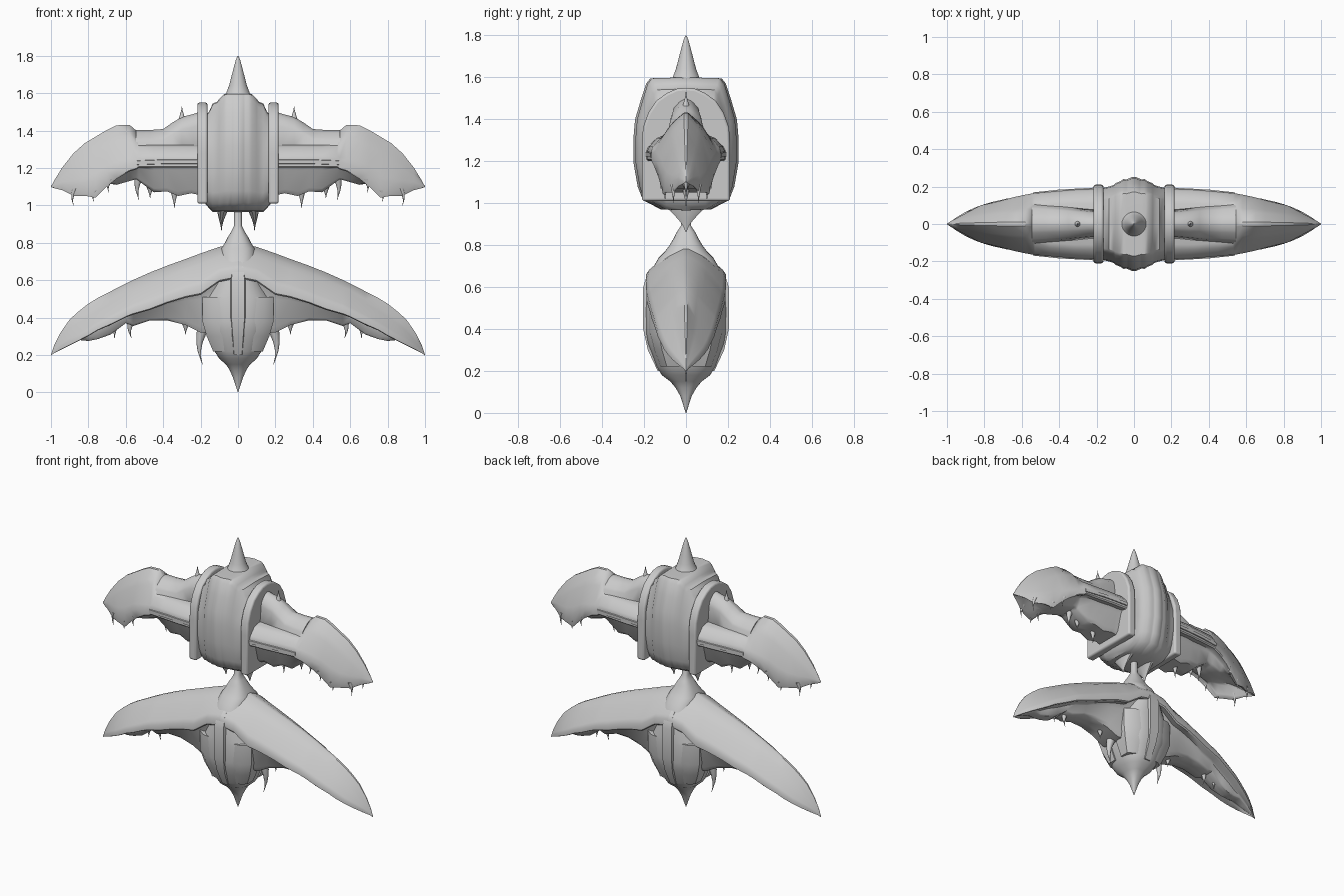
import bpy, bmesh, math
from mathutils import Vector


def finish(name, bm, mirror=(False, False), angle=42, bevel=0):
    bmesh.ops.remove_doubles(bm, verts=bm.verts, dist=0.0004)
    bmesh.ops.recalc_face_normals(bm, faces=bm.faces)
    me = bpy.data.meshes.new(name)
    bm.to_mesh(me)
    bm.free()
    ob = bpy.data.objects.new(name, me)
    bpy.context.collection.objects.link(ob)
    me.shade_smooth()
    me.set_sharp_from_angle(angle=math.radians(angle))
    if bevel:
        b = ob.modifiers.new("bevel", 'BEVEL')
        b.width, b.segments = bevel, 3
    if any(mirror):
        m = ob.modifiers.new("mirror", 'MIRROR')
        m.use_axis = (mirror[0], mirror[1], False)
        m.use_clip = False
        m.use_mirror_merge = False
    return ob


def loft(name, rings, **kw):
    bm = bmesh.new()
    vs = [[bm.verts.new(p) for p in r] for r in rings]
    n = len(rings[0])
    for a, b in zip(vs, vs[1:]):
        for i in range(n):
            j = (i + 1) % n
            bm.faces.new((a[i], a[j], b[j], b[i]))
    bm.faces.new(vs[0])
    bm.faces.new(vs[-1])
    return finish(name, bm, **kw)


def both_sides(half):
    # closes a half outline running from the top ridge to the underside
    return half + [(-y, z) for y, z in reversed(half) if y > 1e-6]


def soften(pts):
    # one corner-cutting pass on a closed outline
    out = []
    for i, (y, z) in enumerate(pts):
        u, v = pts[(i + 1) % len(pts)]
        out += [(y * .85 + u * .15, z * .85 + v * .15), (y * .15 + u * .85, z * .15 + v * .85)]
    return out


def wing(name, stations):
    # x, ridge z, shoulder y/z, edge y/z, lower edge z, inset y, underside z
    rings = []
    for x, zt, ys, zs, ye, ze, zl, yi, zb in stations:
        half = [(0, zt), (ys, zs), (ye, ze), (ye, zl), (yi, zl + .01), (yi * .7, zb), (0, zb)]
        rings.append([(x, y, z) for y, z in soften(both_sides(half))])
    return loft(name, rings, mirror=(True, False))


def spike(name, base, tip, r, bend=0.0, mirror=(True, False), deep=1):
    # tapering thorn with a concave flank and a slight sideways curve
    a, b = Vector(base), Vector(tip)
    rings = []
    for t in (0, .15, .35, .6, .8, 1):
        c = a.lerp(b, t) + Vector((bend * math.sin(math.pi * t), 0, 0))
        w = max(r * (1 - t) ** 1.3, .0012)
        rings.append([(c.x + w * math.cos(k * math.pi / 5), c.y + deep * w * math.sin(k * math.pi / 5), c.z)
                      for k in range(10)])
    return loft(name, rings, mirror=mirror)


def tower(name, rows, power=1.0):
    # rows of z, half width, half depth
    rings = []
    for z, hx, hy in rows:
        ring = []
        for k in range(40):
            c, s = math.cos(k * math.pi / 20), math.sin(k * math.pi / 20)
            ring.append((hx * math.copysign(abs(c) ** power, c), hy * math.copysign(abs(s) ** power, s), z))
        rings.append(ring)
    return loft(name, rings)


# upper barrel: ribbed hull lofted sideways
rings = []
for x, k, zt, zb in [(-.18, .76, 1.48, 1.02), (-.155, .78, 1.5, .99), (-.135, .8, 1.545, .97), (-.11, .83, 1.555, .97),
                     (-.1, .87, 1.57, .97), (-.075, .91, 1.595, .97), (-.055, .96, 1.6, .97), (-.04, .95, 1.6, .97),
                     (-.03, .97, 1.6, .97), (-.012, 1, 1.6, .97), (0, 1, 1.6, .97)]:
    h = zt - zb
    half = [(0, zt), (.17 * k, zt - .005), (.19 * k, zt - .03), (.215 * k, zb + .83 * h), (.243 * k, zb + .68 * h),
            (.25 * k, zb + .55 * h), (.25 * k, zb + .35 * h), (.23 * k, zb + .17 * h), (.205 * k, zb + .07 * h),
            (.12 * k, zb), (0, zb - .005)]
    rings.append([(x, y, z) for y, z in both_sides(half)])
rings += [[(-x, y, z) for x, y, z in r] for r in reversed(rings[:-1])]
loft("upper_barrel", rings)

# collars clamping the barrel
outline = both_sides([(0, 1.55), (.045, 1.545), (.09, 1.525), (.14, 1.49), (.18, 1.43), (.205, 1.36), (.21, 1.28),
                      (.21, 1.01), (0, 1.01)])
loft("collar", [[(x, y, z) for y, z in outline] for x in (.163, .217)], mirror=(True, False), bevel=.012)

# crown spike and under-lip of the barrel
tower("crown_spike", [(1.57, .085, .085), (1.6, .063, .063), (1.64, .048, .048), (1.69, .035, .035),
                      (1.74, .022, .022), (1.78, .011, .011), (1.8, .002, .002)])

# upper wings: beam near the body, hollow roof further out
wing("upper_wing", [
    (.18, 1.33, .13, 1.32, .19, 1.26, 1.2, .14, 1.05),
    (.25, 1.33, .13, 1.32, .185, 1.26, 1.2, .13, 1.065),
    (.32, 1.33, .13, 1.32, .183, 1.26, 1.2, .13, 1.05),
    (.38, 1.33, .125, 1.32, .178, 1.26, 1.2, .12, 1.075),
    (.45, 1.33, .12, 1.32, .172, 1.26, 1.2, .12, 1.07),
    (.53, 1.33, .115, 1.32, .165, 1.26, 1.2, .11, 1.13),
    (.545, 1.41, .09, 1.35, .163, 1.24, 1.19, .11, 1.14),
    (.58, 1.44, .07, 1.38, .157, 1.23, 1.18, .11, 1.13),
    (.65, 1.44, .07, 1.36, .142, 1.21, 1.14, .105, 1.11),
    (.7, 1.415, .065, 1.34, .128, 1.19, 1.1, .1, 1.12),
    (.76, 1.38, .06, 1.3, .113, 1.15, 1.04, .09, 1.13),
    (.82, 1.345, .05, 1.26, .1, 1.13, 1.05, .075, 1.14),
    (.88, 1.29, .04, 1.21, .068, 1.12, 1.05, .05, 1.13),
    (.94, 1.21, .025, 1.16, .036, 1.12, 1.08, .025, 1.11),
    (.98, 1.14, .01, 1.12, .015, 1.11, 1.09, .01, 1.1),
    (1.0, 1.1, .001, 1.1, .002, 1.099, 1.098, .001, 1.097)])

# raised deck on the inner upper wing
rings = []
for x, zt, w in [(.18, 1.51, .06), (.24, 1.49, .065), (.3, 1.475, .07), (.35, 1.445, .075), (.4, 1.41, .08),
                 (.47, 1.405, .085), (.545, 1.405, .09)]:
    half = [(0, zt), (w * .45, zt - .012), (w, zt - .05), (w * 1.25, 1.3), (0, 1.3)]
    rings.append([(x, y, z) for y, z in soften(both_sides(half))])
loft("upper_wing_deck", rings, mirror=(True, False))

# long rib on the beam face
rail = [[(x, y + dy, z + dz) for dy, dz in ((-.03, .02), (.008, .008), (.008, -.012), (-.03, -.02))]
        for x, y, z in ((.2, .187, 1.235), (.4, .176, 1.235), (.54, .161, 1.23))]
loft("beam_rib", rail, mirror=(True, True))

# lower hull with neck and tail point
tower("lower_hull", [
    (0, .001, .001), (.03, .011, .011), (.08, .027, .027), (.12, .045, .05), (.15, .065, .075), (.18, .1, .115),
    (.22, .125, .14), (.28, .15, .162), (.33, .17, .182), (.38, .182, .19), (.5, .187, .192), (.515, .18, .19),
    (.62, .12, .19), (.68, .11, .165), (.74, .1, .13), (.77, .09, .1), (.8, .07, .078), (.83, .055, .06),
    (.86, .036, .045), (.89, .021, .025), (.99, .02, .02)], power=.8)

# raised spine on the front and back of the hull
spine = [[(sx * w, y + dy, z) for sx, dy in ((-1, -.04), (-.7, .012), (.7, .012), (1, -.04))]
         for z, w, y in ((.2, .03, .123), (.3, .04, .17), (.4, .05, .192), (.6, .05, .192), (.67, .04, .17),
                         (.72, .03, .12))]
loft("hull_spine", spine, mirror=(False, True))

# side plates beside the spine
plate = [[(x, y, z) for x, y in ((.04, .03), (.06, .18 * k), (.14 * k, .17 * k), (.19 * k, .13 * k), (.19 * k, .03))]
         for z, k in ((.22, .7), (.3, .88), (.38, 1), (.51, 1))]
loft("hull_plate", plate, mirror=(True, True))

# lower swept wings
wing("lower_wing", [
    (0, .8, .09, .755, .19, .67, .61, .14, .33),
    (.1, .785, .09, .74, .19, .65, .59, .14, .32),
    (.2, .75, .085, .705, .187, .58, .52, .13, .32),
    (.28, .72, .08, .675, .182, .56, .505, .12, .36),
    (.38, .685, .075, .635, .172, .525, .475, .11, .385),
    (.47, .65, .07, .595, .163, .49, .44, .1, .385),
    (.56, .61, .065, .555, .153, .46, .415, .09, .355),
    (.6, .59, .06, .54, .148, .44, .4, .08, .37),
    (.68, .55, .055, .49, .135, .4, .36, .07, .31),
    (.75, .515, .05, .45, .12, .365, .33, .055, .285),
    (.8, .485, .045, .415, .106, .335, .3, .045, .275),
    (.85, .445, .04, .38, .088, .305, .275, .04, .28),
    (.9, .4, .03, .335, .065, .28, .25, .03, .255),
    (.95, .325, .017, .28, .035, .25, .225, .016, .23),
    (.985, .25, .006, .23, .01, .22, .207, .005, .21),
    (1.0, .2, .001, .199, .002, .198, .197, .001, .196)])

# hanging talons and thorns along the edges
spike("barrel_talon", (.08, 0, .99), (.088, 0, .865), .036, .004, deep=3)
for i, (x, z0, z1, r, lean) in enumerate([
        (.34, 1.08, .985, .022, 0), (.47, 1.1, 1.04, .02, 0), (.53, 1.15, 1.03, .024, .01),
        (.28, .38, .31, .025, 0), (.57, .38, .29, .022, .01), (.19, .33, .15, .03, .018), (.66, .36, .29, .02, 0)]):
    spike(f"talon_{i}", (x, 0, z0), (x, 0, z1), r, lean)
for i, (x, y, z0, z1) in enumerate([(.76, .1, 1.08, 1.02), (.87, .06, 1.09, 1.0), (.68, .12, 1.14, 1.07)]):
    spike(f"edge_thorn_{i}", (x, y, z0), (x + .01, y, z1), .016, .01, mirror=(True, True))
spike("ridge_thorn", (.3, 0, 1.46), (.3, 0, 1.53), .018)
